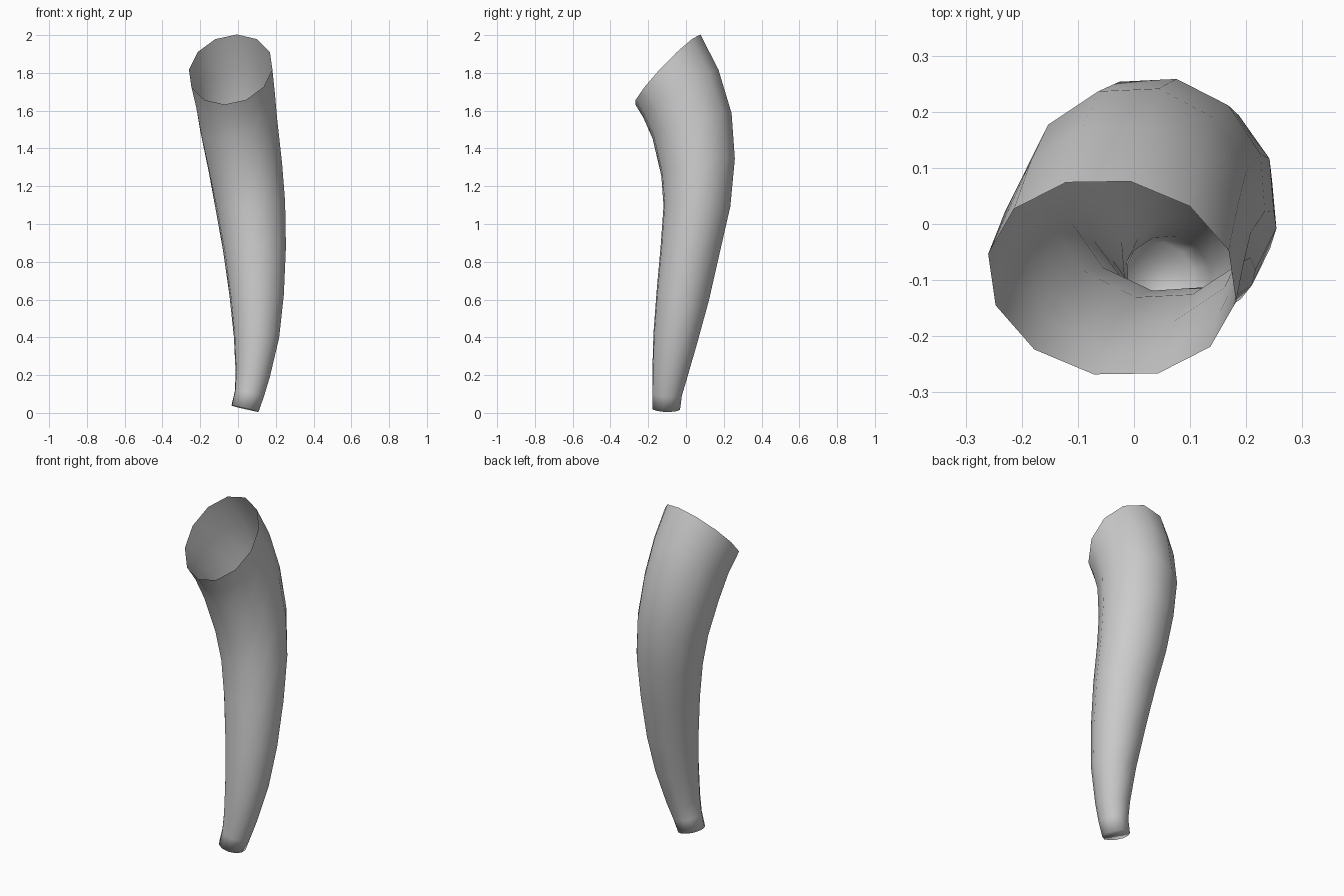
import bpy, bmesh, math
from mathutils import Vector

cube = bpy.data.objects.get("Cube")
if cube:
    bpy.data.objects.remove(cube, do_unlink=True)

# One plain grey material
grey = bpy.data.materials.new("plain_grey")
grey.use_nodes = True
COLOUR = (0.6, 0.6, 0.6, 1.0)
grey.diffuse_color = COLOUR
grey.node_tree.nodes["Principled BSDF"].inputs["Base Color"].default_value = COLOUR

# Cross-sections, bottom to top:
# centre x, y, z, ring tilt x, y (per unit z), half width, half depth
RINGS = [
    (0.037, -0.105, 0.022, 0.235, 0.03, 0.075, 0.075),
    (0.060, -0.100, 0.10, 0.20, 0.08, 0.080, 0.080),
    (0.078, -0.086, 0.20, 0.14, 0.13, 0.093, 0.095),
    (0.098, -0.055, 0.40, 0.05, 0.16, 0.122, 0.121),
    (0.099, -0.017, 0.62, 0.00, 0.17, 0.146, 0.143),
    (0.088, 0.022, 0.865, -0.06, 0.14, 0.169, 0.160),
    (0.066, 0.058, 1.095, -0.12, 0.03, 0.188, 0.180),
    (0.039, 0.064, 1.30, -0.16, -0.20, 0.200, 0.203),
    (0.004, 0.032, 1.52, -0.18, -0.28, 0.211, 0.223),
    (-0.018, -0.027, 1.69, -0.20, -0.60, 0.218, 0.239),
    (-0.039, -0.096, 1.818, -0.204, -1.04, 0.225, 0.255),
]
SIDES = 12


def add_ring(bm, cx, cy, cz, tx, ty, half_width, half_depth):
    """Elliptical ring of vertices lying in a tilted plane."""
    normal = Vector((tx, ty, 1)).normalized()
    across = Vector((1, -0.19, 0))
    across = (across - normal * across.dot(normal)).normalized()
    depth = normal.cross(across)
    verts = []
    for i in range(SIDES):
        a = math.tau * i / SIDES
        verts.append(bm.verts.new(Vector((cx, cy, cz))
                                  + across * half_width * math.cos(a)
                                  + depth * half_depth * math.sin(a)))
    return verts


# Curved, tapering horn: open at the wide end, capped at the narrow end
bm = bmesh.new()
rings = [add_ring(bm, *row) for row in RINGS]
for low, high in zip(rings, rings[1:]):
    for i in range(SIDES):
        j = (i + 1) % SIDES
        bm.faces.new((low[i], low[j], high[j], high[i]))
bm.faces.new(list(reversed(rings[0])))
for face in bm.faces:
    face.smooth = True

mesh = bpy.data.meshes.new("curved_horn")
bm.to_mesh(mesh)
bm.free()
mesh.materials.append(grey)
horn = bpy.data.objects.new("curved_horn", mesh)
bpy.context.collection.objects.link(horn)
